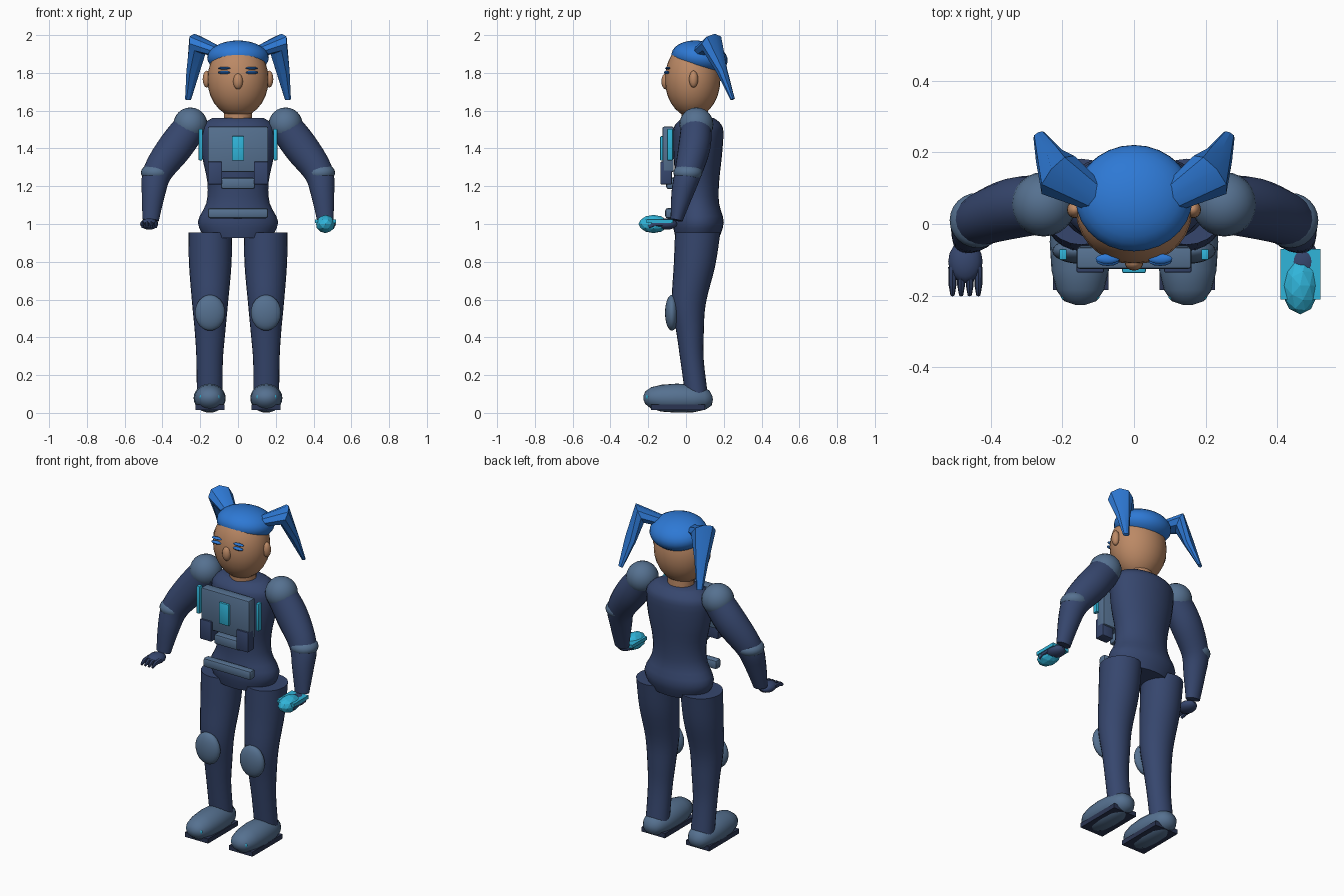
import bpy, bmesh, math
from mathutils import Vector

if "Cube" in bpy.data.objects:
    bpy.data.objects.remove(bpy.data.objects["Cube"])


def mat(name, r, g, b):
    m = bpy.data.materials.new(name)
    m.diffuse_color = (r, g, b, 1)
    m.use_nodes = True
    m.node_tree.nodes["Principled BSDF"].inputs["Base Color"].default_value = m.diffuse_color
    return m


NAVY = mat("navy suit", 0.037, 0.062, 0.155)
STEEL = mat("steel armor", 0.092, 0.165, 0.28)
CYAN = mat("cyan light", 0.03, 0.46, 0.70)
SKIN = mat("skin", 0.50, 0.25, 0.13)
BLUE = mat("blue hair", 0.027, 0.19, 0.66)
DARK = mat("dark sole", 0.024, 0.036, 0.085)


def finish(bm, name, material, smooth=40):
    bmesh.ops.recalc_face_normals(bm, faces=bm.faces)
    me = bpy.data.meshes.new(name)
    bm.to_mesh(me)
    bm.free()
    me.materials.append(material)
    ob = bpy.data.objects.new(name, me)
    bpy.context.collection.objects.link(ob)
    if smooth:
        bpy.ops.object.select_all(action='DESELECT')
        ob.select_set(True)
        bpy.context.view_layer.objects.active = ob
        bpy.ops.object.shade_smooth_by_angle(angle=math.radians(smooth))
    return ob


def ball(name, material, c, r, tilt=0, seg=24):
    bm = bmesh.new()
    bmesh.ops.create_uvsphere(bm, u_segments=seg, v_segments=seg // 2, radius=1)
    bmesh.ops.scale(bm, vec=r, verts=bm.verts)
    ob = finish(bm, name, material)
    ob.location = c
    ob.rotation_euler.x = tilt
    return ob


def box(name, material, c, size, bevel=0.0):
    bm = bmesh.new()
    bmesh.ops.create_cube(bm, size=1)
    bmesh.ops.scale(bm, vec=size, verts=bm.verts)
    if bevel:
        bmesh.ops.bevel(bm, geom=bm.edges[:], offset=bevel, segments=2, affect='EDGES', profile=0.5)
    ob = finish(bm, name, material, 30 if bevel else 0)
    ob.location = c
    return ob


def refine(pts, n=4):
    """Smooth the stations (x, y, z, ru, rv) with a Catmull-Rom curve."""
    p = [Vector(q) for q in [pts[0]] + list(pts) + [pts[-1]]]
    out = []
    for i in range(1, len(p) - 2):
        a, b, c, d = p[i - 1:i + 3]
        for k in range(n):
            t = k / n
            out.append((b * 2 + (c - a) * t + (a * 2 - b * 5 + c * 4 - d) * t * t
                        + (b * 3 - a - c * 3 + d) * t ** 3) / 2)
    return out + [p[-1]]


def tube(name, material, pts, ref=None, seg=20, smooth=40):
    """Loft ellipses; level rings when ref is None, else rings across the path."""
    bm = bmesh.new()
    pos = [Vector(p[:3]) for p in pts]
    rings = []
    for i, p in enumerate(pts):
        u, v = Vector((1, 0, 0)), Vector((0, 1, 0))
        if ref:
            t = Vector((0, 0, 0))
            if i > 0:
                t += (pos[i] - pos[i - 1]).normalized()
            if i < len(pos) - 1:
                t += (pos[i + 1] - pos[i]).normalized()
            t.normalize()
            u = t.cross(Vector(ref)).normalized()
            v = t.cross(u)
        rings.append([bm.verts.new(pos[i] + u * p[3] * math.cos(a) + v * p[4] * math.sin(a))
                      for a in (2 * math.pi * k / seg for k in range(seg))])
    for a, b in zip(rings, rings[1:]):
        for k in range(seg):
            j = (k + 1) % seg
            bm.faces.new((a[k], a[j], b[j], b[k]))
    bm.faces.new(rings[0])
    bm.faces.new(rings[-1])
    return finish(bm, name, material, smooth)


# Torso and neck
tube("torso", NAVY, refine([
    (0, .06, .925, .175, .115), (0, .065, 1.01, .213, .135), (0, .06, 1.11, .168, .115),
    (0, .06, 1.22, .162, .115), (0, .062, 1.36, .19, .128), (0, .065, 1.49, .20, .133),
    (0, .065, 1.535, .175, .115), (0, .065, 1.562, .135, .08)], 3), seg=28)
tube("neck", SKIN, [(0, .05, 1.5, .075, .07), (0, .045, 1.62, .075, .07)])

# Head
ball("head", SKIN, (0, .035, 1.765), (.162, .147, .2), seg=28)
ball("hair_cap", BLUE, (0, .072, 1.88), (.163, .15, .09), -0.15, 28)
ball("nose", SKIN, (0, -.108, 1.755), (.026, .022, .042), seg=16)

# Chest armour
box("chest_plate", STEEL, (0, -.095, 1.395), (.32, .06, .24), .008)
box("chest_light", CYAN, (0, -.122, 1.4), (.066, .03, .13), .005)
box("belly_plate", STEEL, (0, -.075, 1.215), (.18, .06, .06), .012)
box("belt", STEEL, (0, -.085, 1.057), (.32, .05, .055), .014)

for s, side in ((-1, "left"), (1, "right")):
    # Face and pigtails
    ball(side + "_ear", SKIN, (s * .165, .04, 1.767), (.022, .024, .045), seg=16)
    ball(side + "_brow", BLUE, (s * .073, -.097, 1.825), (.034, .014, .007), seg=12)
    ball(side + "_eye", BLUE, (s * .073, -.103, 1.802), (.033, .014, .009), seg=12)
    tube(side + "_pigtail", BLUE, [
        (s * .10, .07, 1.91, .04, .03), (s * .212, .137, 1.955, .07, .058),
        (s * .237, .19, 1.81, .04, .028), (s * .264, .247, 1.66, .018, .010)],
        ref=(0, 0, 1), seg=8, smooth=30)

    # Chest side lights and pouches
    box(side + "_side_light", CYAN, (s * .198, -.085, 1.42), (.02, .03, .165), .003)
    box(side + "_pouch", NAVY, (s * .122, -.105, 1.27), (.076, .06, .12), .004)

    # Arm
    tube(side + "_arm", NAVY, refine([
        (s * .24, .055, 1.53, .085, .08), (s * .33, .045, 1.41, .092, .085),
        (s * .425, .012, 1.275, .078, .072), (s * .448, -.02, 1.16, .062, .058),
        (s * .462, -.05, 1.02, .043, .032)]), ref=(0, 1, 0))
    ball(side + "_shoulder_pad", STEEL, (s * .252, .055, 1.527), (.09, .09, .09))
    ball(side + "_elbow_pad", STEEL, (s * .436, .010, 1.272), (.078, .077, .05))
    ball(side + "_palm", NAVY, (s * .47, -.105, 1.0), (.048, .06, .03), seg=16)
    for k in range(4):
        x = .434 + .024 * k
        tube(side + "_finger", NAVY, [
            (s * x, -.12, 1.002, .012, .014), (s * x, -.17, 1.0, .011, .014),
            (s * x, -.198, .985, .006, .008)], ref=(0, 0, 1), seg=8)

    # Leg
    tube(side + "_leg", NAVY, refine([
        (s * .147, .062, .955, .116, .12), (s * .147, .045, .78, .112, .11),
        (s * .148, .015, .58, .095, .09), (s * .148, .022, .42, .08, .072),
        (s * .15, .032, .28, .07, .062), (s * .15, .055, .10, .068, .06)]), seg=24)
    ball(side + "_knee_pad", STEEL, (s * .148, -.075, .53), (.08, .036, .095))

    # Shoe: blunt capsule running front to back, with a flat sole
    tube(side + "_shoe", STEEL, [
        (s * .15, y, z, rx, rz) for y, z, rx, rz in (
            (-.226, .08, .012, .01), (-.215, .08, .045, .034), (-.185, .08, .066, .056),
            (-.13, .078, .08, .071), (-.05, .078, .085, .077), (.04, .076, .082, .073),
            (.10, .075, .066, .058), (.13, .078, .045, .04), (.141, .08, .012, .01))],
        ref=(0, 0, 1), seg=24, smooth=60)
    box(side + "_sole", DARK, (s * .148, -.042, .03), (.155, .285, .028))
    for d in (-.045, .045):
        ball(side + "_toe_light", CYAN, (s * .15 + d, -.203, .083), (.009, .009, .014), seg=10)

# Handheld gadget
bm = bmesh.new()
bmesh.ops.create_icosphere(bm, subdivisions=2, radius=1)
bmesh.ops.scale(bm, vec=(.052, .08, .048), verts=bm.verts)
finish(bm, "gadget_orb", CYAN, 0).location = (.463, -.172, 1.0)
box("gadget_plate", CYAN, (.464, -.14, 1.015), (.112, .14, .02))
